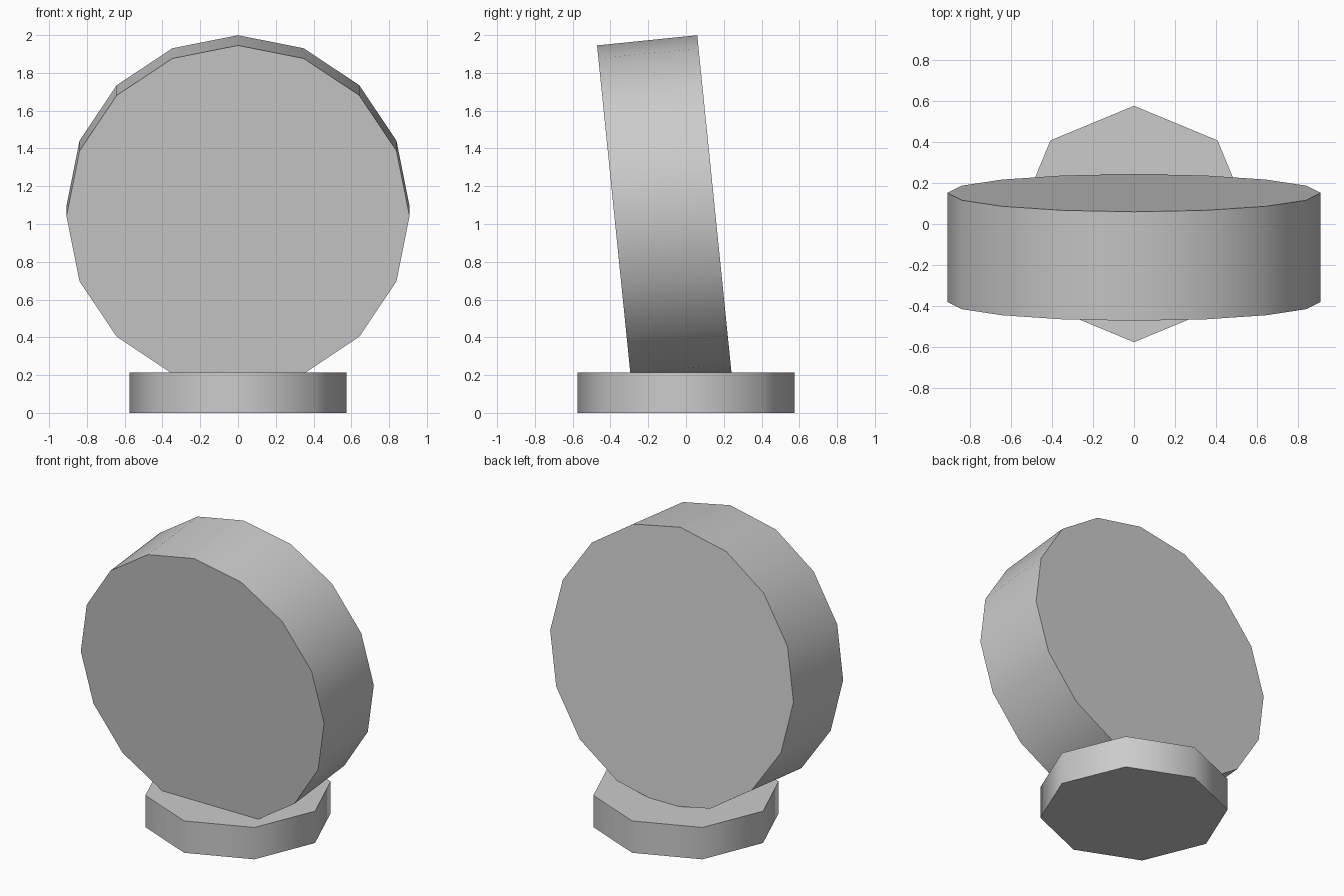
import bpy
from math import radians

cube = bpy.data.objects.get("Cube")
if cube:
    bpy.data.objects.remove(cube, do_unlink=True)

GREY = (0.6, 0.6, 0.6, 1)
mat = bpy.data.materials.new("plain_grey")
mat.use_nodes = True
mat.diffuse_color = GREY
mat.node_tree.nodes["Principled BSDF"].inputs["Base Color"].default_value = GREY


def drum(name, sides, radius, depth, location, tilt=0):
    bpy.ops.mesh.primitive_cylinder_add(vertices=sides, radius=radius, depth=depth,
                                        location=location, rotation=(radians(tilt), 0, 0))
    obj = bpy.context.object
    obj.name = name
    obj.data.materials.append(mat)
    bpy.ops.object.shade_smooth_by_angle(angle=radians(60))
    return obj


# Low eight-sided foot
drum("base", 8, 0.575, 0.215, (0, 0, 0.1075))

# Thick upright disc leaning towards the front, sunk into the foot
drum("disc", 16, 0.908, 0.533, (0, -0.114, 1.069), 90 + 5.8)
